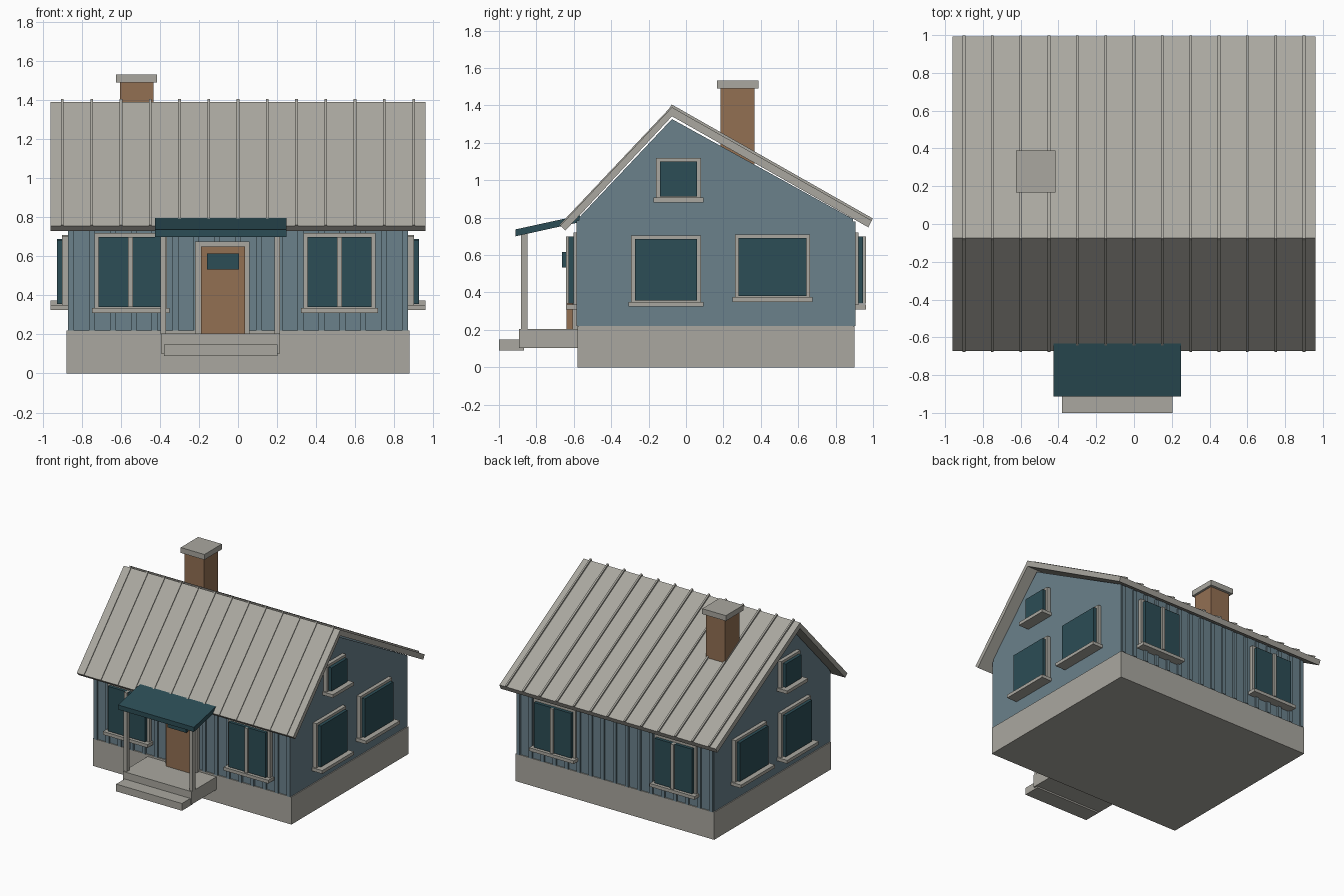
import bpy
import bmesh

cube = bpy.data.objects.get("Cube")
if cube:
    bpy.data.objects.remove(cube, do_unlink=True)


def material(name, rgb):
    m = bpy.data.materials.new(name)
    m.use_nodes = True
    m.diffuse_color = (*rgb, 1)
    m.node_tree.nodes["Principled BSDF"].inputs["Base Color"].default_value = (*rgb, 1)
    return m


STONE = material("warm grey", (0.40, 0.39, 0.35))
BLUE = material("slate blue", (0.145, 0.22, 0.26))
TEAL = material("dark teal", (0.025, 0.074, 0.092))
BROWN = material("wood brown", (0.29, 0.16, 0.086))


def finish(name, bm, mat):
    bmesh.ops.recalc_face_normals(bm, faces=bm.faces)
    mesh = bpy.data.meshes.new(name)
    bm.to_mesh(mesh)
    bm.free()
    mesh.materials.append(mat)
    obj = bpy.data.objects.new(name, mesh)
    bpy.context.collection.objects.link(obj)
    return obj


def box(name, x, y, z, mat):
    """Box spanning the given (low, high) ranges."""
    bm = bmesh.new()
    bmesh.ops.create_cube(bm, size=1)
    for v in bm.verts:
        v.co = [r[0] if c < 0 else r[1] for c, r in zip(v.co, (x, y, z))]
    return finish(name, bm, mat)


def prism(name, profile, x, mat):
    """Extrude a (y, z) profile along x."""
    bm = bmesh.new()
    face = bm.faces.new([bm.verts.new((x[0], y, z)) for y, z in profile])
    ext = bmesh.ops.extrude_face_region(bm, geom=[face])["geom"]
    verts = [g for g in ext if isinstance(g, bmesh.types.BMVert)]
    bmesh.ops.translate(bm, verts=verts, vec=(x[1] - x[0], 0, 0))
    return finish(name, bm, mat)


def wall_box(name, wall, along, out, z, mat):
    """Box on a wall: 'along' runs along it, 'out' is the depth range from it."""
    axis, sign, pos = wall
    depth = sorted(pos + sign * o for o in out)
    if axis == "x":
        return box(name, depth, along, z, mat)
    return box(name, along, depth, z, mat)


def window(name, wall, along, z, mullion):
    """Backing frame, proud glass panel, sill and optional centre mullion."""
    a, b = along
    lo, hi = z
    e = 0.02
    wall_box(name + "_frame", wall, (a, b), (-0.01, 0.03), (lo, hi), STONE)
    wall_box(name + "_glass", wall, (a + e, b - e), (0.0, 0.055),
             (lo + 0.006, hi - e), TEAL)
    wall_box(name + "_sill", wall, (a - 0.013, b + 0.013), (-0.01, 0.09 if not mullion else 0.07),
             (lo - 0.026, lo), STONE)
    if mullion:
        c = (a + b) / 2
        wall_box(name + "_mullion", wall, (c - 0.013, c + 0.013), (0.0, 0.07),
                 (lo + 0.006, hi - e), STONE)


FRONT, BACK = ("y", -1, -0.572), ("y", 1, 0.892)
LEFT, RIGHT = ("x", 1, 0.872), ("x", -1, -0.872)

# Foundation and gabled wall body
box("foundation", (-0.88, 0.88), (-0.58, 0.90), (0, 0.22), STONE)
prism("walls", [(-0.572, 0.22), (0.892, 0.22), (0.892, 0.793),
                (-0.075, 1.327), (-0.572, 0.80)], (-0.872, 0.872), BLUE)

# Board battens on the two long walls
for label, wall, top in (("front", FRONT, 0.785), ("back", BACK, 0.78)):
    for i in range(17):
        c = -0.855 + i * 0.1069
        wall_box(f"{label}_batten", wall, (c - 0.015, c + 0.015), (-0.01, 0.014),
                 (0.22, top), BLUE)

# Windows
for label, wall in (("front", FRONT), ("back", BACK)):
    for c in (-0.55, 0.52):
        window(label + "_window", wall, (c - 0.185, c + 0.185), (0.335, 0.72), True)
for label, wall in (("left", LEFT), ("right", RIGHT)):
    window(label + "_low_window", wall, (-0.294, 0.08), (0.35, 0.705), False)
    window(label + "_rear_window", wall, (0.262, 0.663), (0.375, 0.71), False)
    window(label + "_gable_window", wall, (-0.16, 0.08), (0.907, 1.12), False)

# Door
wall_box("door_frame", FRONT, (-0.22, 0.06), (-0.01, 0.035), (0.2, 0.677), STONE)
wall_box("door", FRONT, (-0.19, 0.035), (0, 0.068), (0.205, 0.65), BROWN)
wall_box("door_window", FRONT, (-0.16, 0.005), (0, 0.092), (0.533, 0.615), TEAL)

# Roof slabs
RIDGE, FRONT_EAVE, BACK_EAVE = (-0.075, 1.39), (-0.672, 0.757), (0.993, 0.785)
prism("roof", [FRONT_EAVE, RIDGE, BACK_EAVE, (0.975, 0.748),
               (-0.075, 1.342), (-0.645, 0.731)], (-0.96, 0.96), STONE)


# Standing seams on both slopes
def seam(name, top, eave, height, x):
    dy, dz = eave[0] - top[0], eave[1] - top[1]
    length = (dy * dy + dz * dz) ** 0.5
    side = 1 if dy > 0 else -1
    ny, nz = -dz / length * side, abs(dy) / length

    def lift(p, h):
        return (p[0] + ny * h, p[1] + nz * h)
    prism(name, [lift(top, -0.01), lift(eave, -0.01), lift(eave, height),
                 lift(top, height)], (x - 0.007, x + 0.007), STONE)


for i in range(13):
    sx = -0.9 + 0.15 * i
    seam("front_seam", RIDGE, FRONT_EAVE, 0.006, sx)
    seam("back_seam", (-0.083, 1.395), BACK_EAVE, 0.012, sx)

# Chimney
box("chimney", (-0.605, -0.433), (0.185, 0.367), (1.05, 1.49), BROWN)
box("chimney_cap", (-0.625, -0.415), (0.167, 0.388), (1.49, 1.533), STONE)

# Porch platform, step, posts and canopy
box("porch_platform", (-0.395, 0.215), (-0.893, -0.575), (0.103, 0.205), STONE)
box("porch_step", (-0.38, 0.203), (-1.0, -0.865), (0.09, 0.148), STONE)
for px in (-0.382, 0.202):
    box("porch_post", (px - 0.014, px + 0.014), (-0.882, -0.848), (0.2, 0.72), STONE)
prism("porch_canopy", [(-0.912, 0.70), (-0.562, 0.777), (-0.568, 0.812),
                       (-0.912, 0.737)], (-0.425, 0.248), TEAL)
